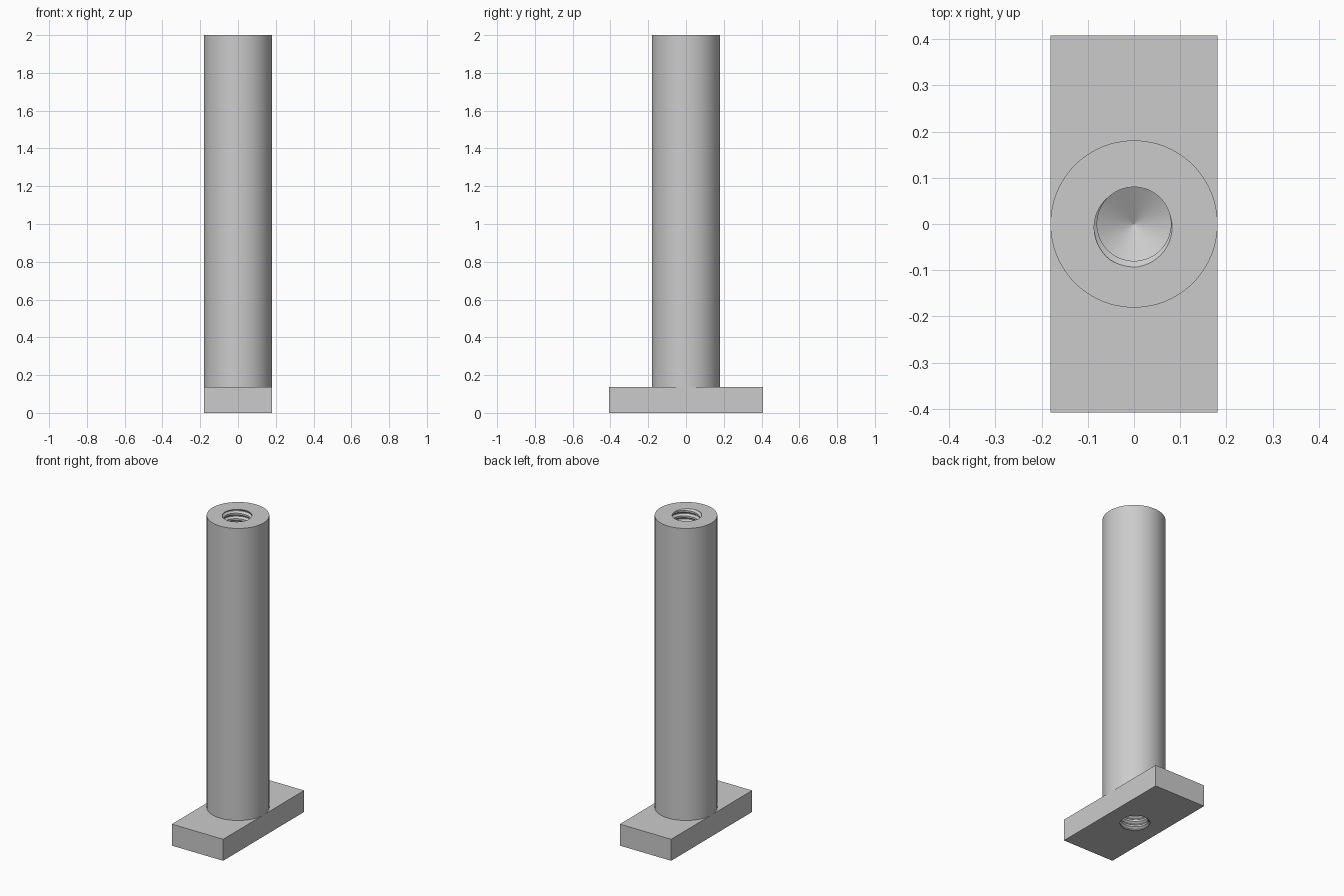
import bpy, bmesh
from math import sin, cos, pi, radians
from mathutils import Matrix

if "Cube" in bpy.data.objects:
    bpy.data.objects.remove(bpy.data.objects["Cube"])

POST_R, HALF_Y, PLATE_H, TOP = 0.181, 0.408, 0.137, 2.0
BORE_R, GROOVE_R, PITCH, DEPTH = 0.08, 0.093, 0.035, 0.4

steel = bpy.data.materials.new("light grey metal")
steel.use_nodes = True
grey = (0.6, 0.6, 0.6, 1)
steel.diffuse_color = grey
steel.node_tree.nodes["Principled BSDF"].inputs["Base Color"].default_value = grey


def add_object(name, bm, matrix=Matrix()):
    bmesh.ops.recalc_face_normals(bm, faces=bm.faces)
    mesh = bpy.data.meshes.new(name)
    bm.to_mesh(mesh)
    bm.free()
    mesh.materials.append(steel)
    obj = bpy.data.objects.new(name, mesh)
    obj.matrix_world = matrix
    bpy.context.scene.collection.objects.link(obj)
    return obj


def loft(name, rings, matrix=Matrix()):
    """Closed skin through equal-sized rings of points, capped at both ends."""
    bm = bmesh.new()
    loops = [[bm.verts.new(p) for p in ring] for ring in rings]
    for a, b in zip(loops, loops[1:]):
        for i in range(len(a)):
            bm.faces.new((a[i - 1], a[i], b[i], b[i - 1]))
    bm.faces.new(loops[0])
    bm.faces.new(loops[-1])
    return add_object(name, bm, matrix)


def circle(r, z, n=64):
    return [(r * cos(2 * pi * i / n), r * sin(2 * pi * i / n), z) for i in range(n)]


def threaded_hole(name, matrix):
    """Drill with a conical tip, plus a right-handed helical groove; opening at local z = 0."""
    drill = loft(name + "_drill", [circle(BORE_R, 0.1), circle(BORE_R, -DEPTH),
                                   circle(0.0005, -DEPTH - 0.047)], matrix)
    section = [(BORE_R - 0.006, -0.0165), (GROOVE_R, -0.002),
               (GROOVE_R, 0.002), (BORE_R - 0.006, 0.0165)]
    steps, low, high = 48, 0.03 - DEPTH, 0.045
    rings = []
    for i in range(int((high - low) / PITCH * steps)):
        z = low + PITCH * i / steps
        a = radians(255) + 2 * pi * z / PITCH
        rings.append([(r * cos(a), r * sin(a), z + dz) for r, dz in section])
    return [drill, loft(name + "_groove", rings, matrix)]


# Base plate
bm = bmesh.new()
bmesh.ops.create_cube(bm, size=1, matrix=Matrix.Translation((0, 0, PLATE_H / 2))
                      @ Matrix.Diagonal((2 * POST_R, 2 * HALF_Y, PLATE_H, 1)))
plate = add_object("base_plate", bm)

# Round post
post = loft("round_post", [circle(POST_R, PLATE_H, 96), circle(POST_R, TOP, 96)])

# Threaded holes at the top and the bottom
top_hole = threaded_hole("top_hole", Matrix.Translation((0, 0, TOP)))
bottom_hole = threaded_hole("bottom_hole", Matrix.Rotation(pi, 4, "X"))

for part, cutters in ((post, top_hole + bottom_hole), (plate, bottom_hole)):
    bpy.ops.object.select_all(action="DESELECT")
    bpy.context.view_layer.objects.active = part
    part.select_set(True)
    for cutter in cutters:
        mod = part.modifiers.new("cut", "BOOLEAN")
        mod.operation = "DIFFERENCE"
        mod.solver = "EXACT"
        mod.object = cutter
        bpy.ops.object.modifier_apply(modifier=mod.name)
    bpy.ops.object.shade_smooth_by_angle(angle=radians(30))

# Remove the cutters
for cutter in top_hole + bottom_hole:
    bpy.data.objects.remove(cutter)
